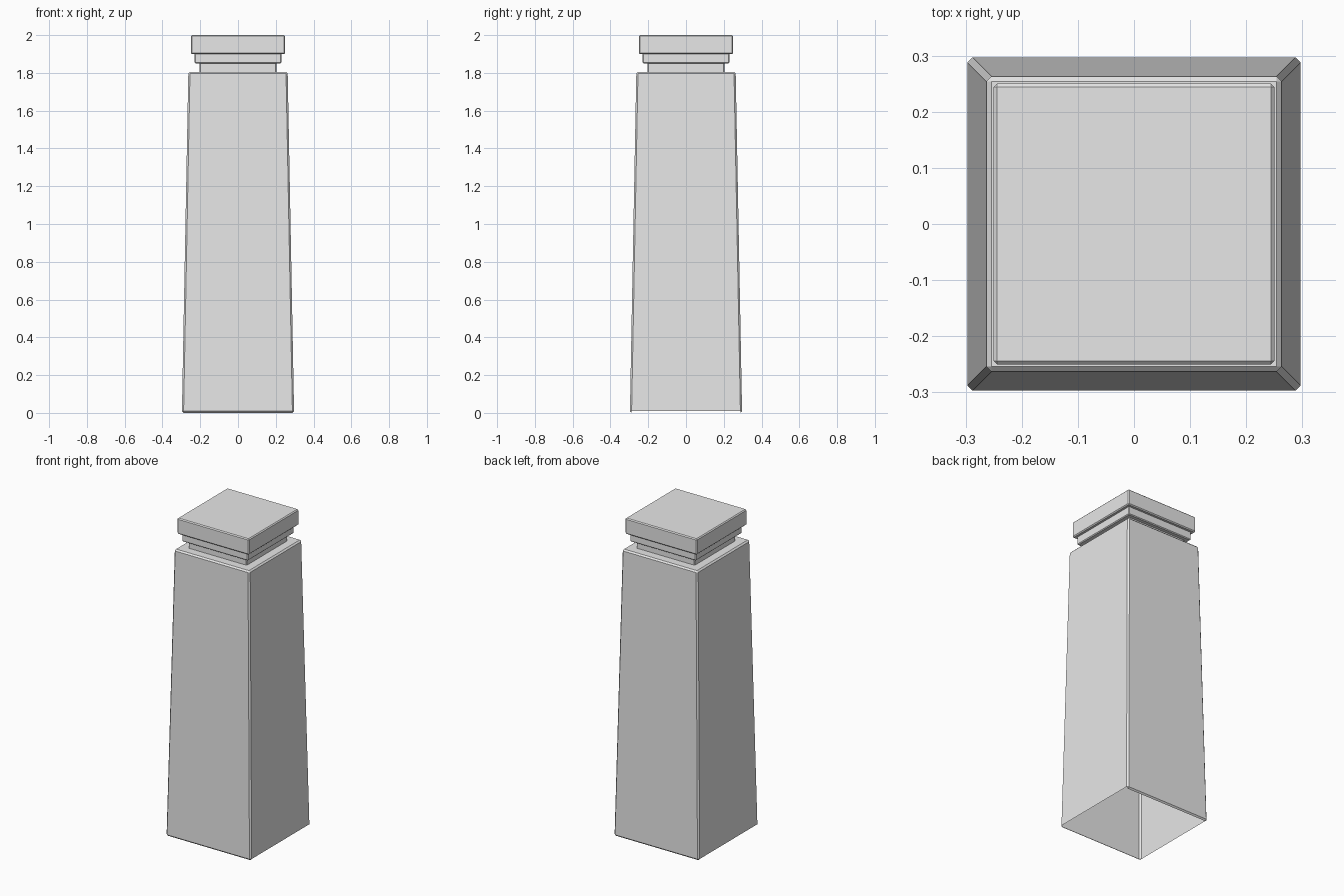
import bpy
import bmesh

old = bpy.data.objects.get("Cube")
if old:
    bpy.data.objects.remove(old, do_unlink=True)

# Plain stone colour
stone = bpy.data.materials.new("light_grey_stone")
stone.use_nodes = True
grey = (0.8, 0.8, 0.8, 1)
stone.diffuse_color = grey
stone.node_tree.nodes["Principled BSDF"].inputs["Base Color"].default_value = grey


def block(name, z0, z1, half0, half1, chamfer, open_base=False):
    """Square block from z0 to z1, tapering from half0 to half1, with chamfered edges."""
    bm = bmesh.new()
    bmesh.ops.create_cube(bm, size=2)
    for v in bm.verts:
        top = v.co.z > 0
        half = half1 if top else half0
        v.co = (v.co.x * half, v.co.y * half, z1 if top else z0)
    bmesh.ops.bevel(bm, geom=bm.edges[:], offset=chamfer, segments=1,
                    profile=0.5, affect='EDGES')
    bm.normal_update()
    if open_base:
        # Hollow underside: drop the floor and the side chamfers, keep front and back lips
        lower = [f for f in bm.faces
                 if f.normal.z < -0.3 and abs(f.normal.y) < 0.3]
        bmesh.ops.delete(bm, geom=lower, context='FACES')
    mesh = bpy.data.meshes.new(name)
    bm.to_mesh(mesh)
    bm.free()
    mesh.materials.append(stone)
    obj = bpy.data.objects.new(name, mesh)
    bpy.context.collection.objects.link(obj)
    return obj


# Tapered hollow shaft
block("shaft", 0.0, 1.805, 0.297, 0.263, 0.009, open_base=True)
# Stepped head
block("neck", 1.80, 1.855, 0.203, 0.203, 0.004)
block("collar", 1.85, 1.905, 0.23, 0.23, 0.005)
block("cap", 1.90, 2.0, 0.25, 0.25, 0.006)
